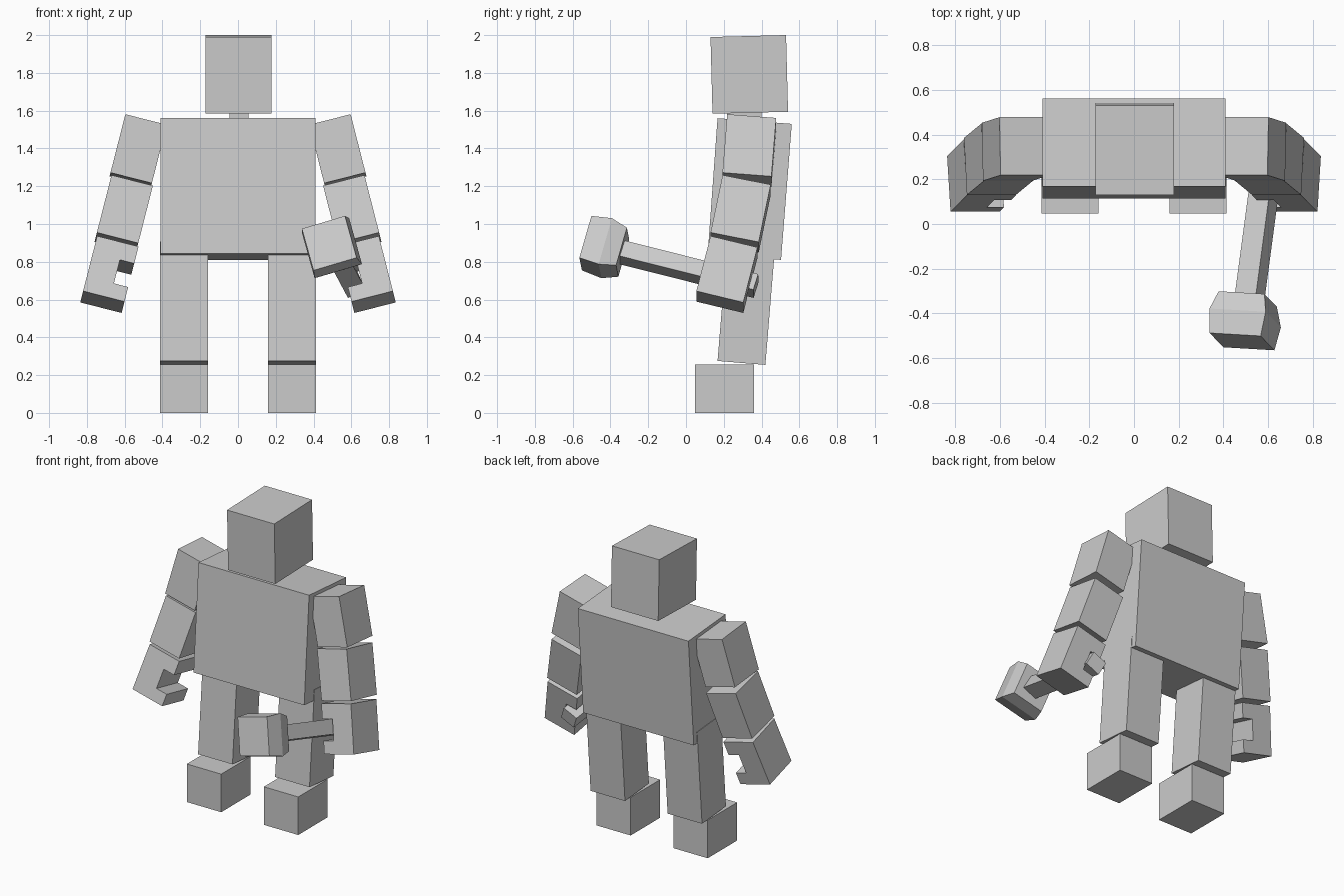
import bpy, bmesh
from math import radians
from mathutils import Matrix, Vector

if "Cube" in bpy.data.objects:
    bpy.data.objects.remove(bpy.data.objects["Cube"])


def loft(name, rings, matrix=Matrix(), side=1):
    """Bridge equal point rings, cap both ends; side=-1 mirrors across x."""
    bm = bmesh.new()
    loops = []
    for ring in rings:
        pts = [matrix @ Vector(p) for p in ring]
        loops.append([bm.verts.new((p.x * side, p.y, p.z)) for p in pts])
    n = len(loops[0])
    for a, b in zip(loops, loops[1:]):
        for i in range(n):
            j = (i + 1) % n
            bm.faces.new((a[i], a[j], b[j], b[i]))
    bm.faces.new(loops[0])
    bm.faces.new(loops[-1])
    bmesh.ops.recalc_face_normals(bm, faces=bm.faces)
    mesh = bpy.data.meshes.new(name)
    bm.to_mesh(mesh)
    bm.free()
    obj = bpy.data.objects.new(name, mesh)
    bpy.context.collection.objects.link(obj)
    return obj


def box(name, x, y, z, matrix=Matrix(), side=1):
    rings = [[(x[0], v, z[0]), (x[1], v, z[0]), (x[1], v, z[1]), (x[0], v, z[1])] for v in y]
    return loft(name, rings, matrix, side)


def rot(angle, axis):
    return Matrix.Rotation(radians(angle), 4, axis)


# head and neck
box("head", (-0.172, 0.178), (-0.2, 0.2), (-0.203, 0.203),
    Matrix.Translation((0, 0.335, 1.792)) @ rot(1.5, 'X'))
box("neck", (-0.045, 0.055), (0.22, 0.40), (1.5, 1.62))

# torso: leaning slab, profile in y and z
torso = [(0.167, 1.56), (0.56, 1.53), (0.503, 0.81), (0.115, 0.843)]
loft("torso", [[(x, y, z) for y, z in torso] for x in (-0.41, 0.41)])

W, D = 0.226, 0.26
# hand outline with a grip notch on the inner side
grip = [(0, 0), (0, 0.31), (-W, 0.31), (-W, 0.215), (-W + 0.078, 0.215),
        (-W + 0.078, 0.082), (-W, 0.082), (-W, 0)]

for label, s in (("left", 1), ("right", -1)):
    # foot, shin and thigh
    box(label + "_foot", (0.158, 0.413), (0.048, 0.36), (0, 0.255), side=s)
    leg = Matrix.Translation((0, 0.167, 0.275)) @ rot(-4.7, 'X')
    box(label + "_shin", (0.158, 0.413), (0, 0.254), (0, 0.32), leg, s)
    box(label + "_thigh", (0.158, 0.413), (0, 0.254), (0.32, 0.635), leg, s)

    # arm segments, each placed by its lower outer front corner
    def arm(corner, bend):
        return Matrix.Translation(corner) @ rot(-14.3, 'Y') @ rot(-bend, 'X')

    box(label + "_upper_arm", (-W, 0), (0, D), (0, 0.32), arm((0.675, 0.193, 1.272), 4.5), s)
    box(label + "_forearm", (-W, 0), (0, D), (0, 0.32), arm((0.747, 0.13, 0.955), 11.5), s)
    loft(label + "_hand", [[(x, y, z) for x, z in grip] for y in (0, 0.256)],
         arm((0.82, 0.055, 0.645), 14), s)

# mallet held in the left hand
aim = rot(-7.6, 'Z') @ rot(-14, 'X')
box("mallet_handle", (-0.052, 0.052), (-0.36, 0.39), (-0.047, 0.047),
    Matrix.Translation((0.56, -0.005, 0.766)) @ aim @ rot(-26, 'Y'))
rings = []
for y, r in ((-0.11, 0.119), (0, 0.131), (0.088, 0.107)):
    rings.append([(-r, y, -r), (r, y, -r), (r, y, r), (-r, y, r)])
loft("mallet_head", rings, Matrix.Translation((0.497, -0.42, 0.872)) @ aim @ rot(-17, 'Y'))
